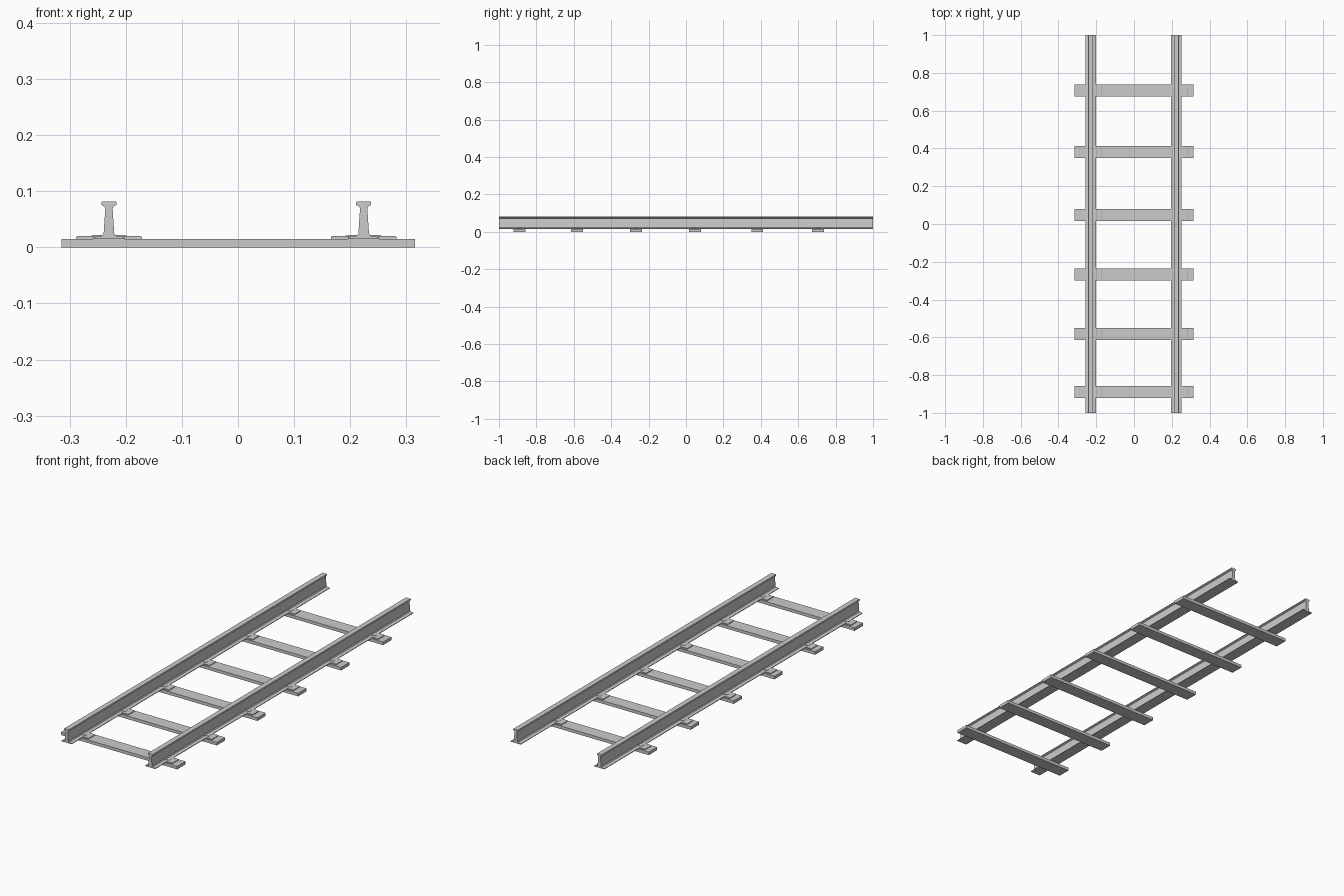
import bpy
import bmesh

cube = bpy.data.objects.get("Cube")
if cube:
    bpy.data.objects.remove(cube, do_unlink=True)

steel = bpy.data.materials.new("plain_grey")
steel.use_nodes = True
GREY = (0.6, 0.6, 0.6, 1)
steel.diffuse_color = GREY
steel.node_tree.nodes["Principled BSDF"].inputs["Base Color"].default_value = GREY

RAILS = {"right": -0.23, "left": 0.224}
SLEEPERS = [-0.889, -0.582, -0.267, 0.048, 0.381, 0.706]


def extrude_profile(name, points, y0, y1):
    """Solid made by sweeping an (x, z) outline along y."""
    bm = bmesh.new()
    face = bm.faces.new([bm.verts.new((x, y0, z)) for x, z in points])
    swept = bmesh.ops.extrude_face_region(bm, geom=[face])
    verts = [v for v in swept["geom"] if isinstance(v, bmesh.types.BMVert)]
    bmesh.ops.translate(bm, verts=verts, vec=(0, y1 - y0, 0))
    bmesh.ops.recalc_face_normals(bm, faces=bm.faces)
    mesh = bpy.data.meshes.new(name)
    bm.to_mesh(mesh)
    bm.free()
    mesh.materials.append(steel)
    obj = bpy.data.objects.new(name, mesh)
    bpy.context.collection.objects.link(obj)
    return obj


def box(name, x0, x1, y0, y1, z0, z1):
    return extrude_profile(name, [(x0, z0), (x1, z0), (x1, z1), (x0, z1)], y0, y1)


# Rails: mirrored half outline with foot, tapering web and head
half = [(0.0276, 0.015), (0.0276, 0.018), (0.013, 0.0205), (0.0095, 0.024),
        (0.0065, 0.069), (0.0075, 0.072), (0.0134, 0.0755), (0.0134, 0.080),
        (0.0122, 0.082)]
outline = half + [(-x, z) for x, z in reversed(half)]
for side, cx in RAILS.items():
    extrude_profile(side + "_rail", [(cx + x, z) for x, z in outline], -1, 1)

for i, y in enumerate(SLEEPERS, 1):
    # Sleeper
    box(f"sleeper_{i}", -0.315, 0.315, y - 0.032, y + 0.032, 0, 0.015)
    for side, cx in RAILS.items():
        for where, s in (("outer", -1), ("inner", 1)):
            tag = f"{side}_{where}_{i}"
            # Fastening plate with a sloped end
            plate = [(0.026, 0.0145), (0.0585, 0.0145), (0.0585, 0.0185),
                     (0.056, 0.0202), (0.026, 0.0202)]
            extrude_profile("plate_" + tag, [(cx + s * x, z) for x, z in plate],
                            y - 0.025, y + 0.025)
            # Clip reaching over the rail foot
            clip = [(0.012, 0.0195), (0.032, 0.0195), (0.032, 0.0212),
                    (0.026, 0.0216), (0.012, 0.0222)]
            extrude_profile("clip_" + tag, [(cx + s * x, z) for x, z in clip],
                            y - 0.010, y + 0.010)
